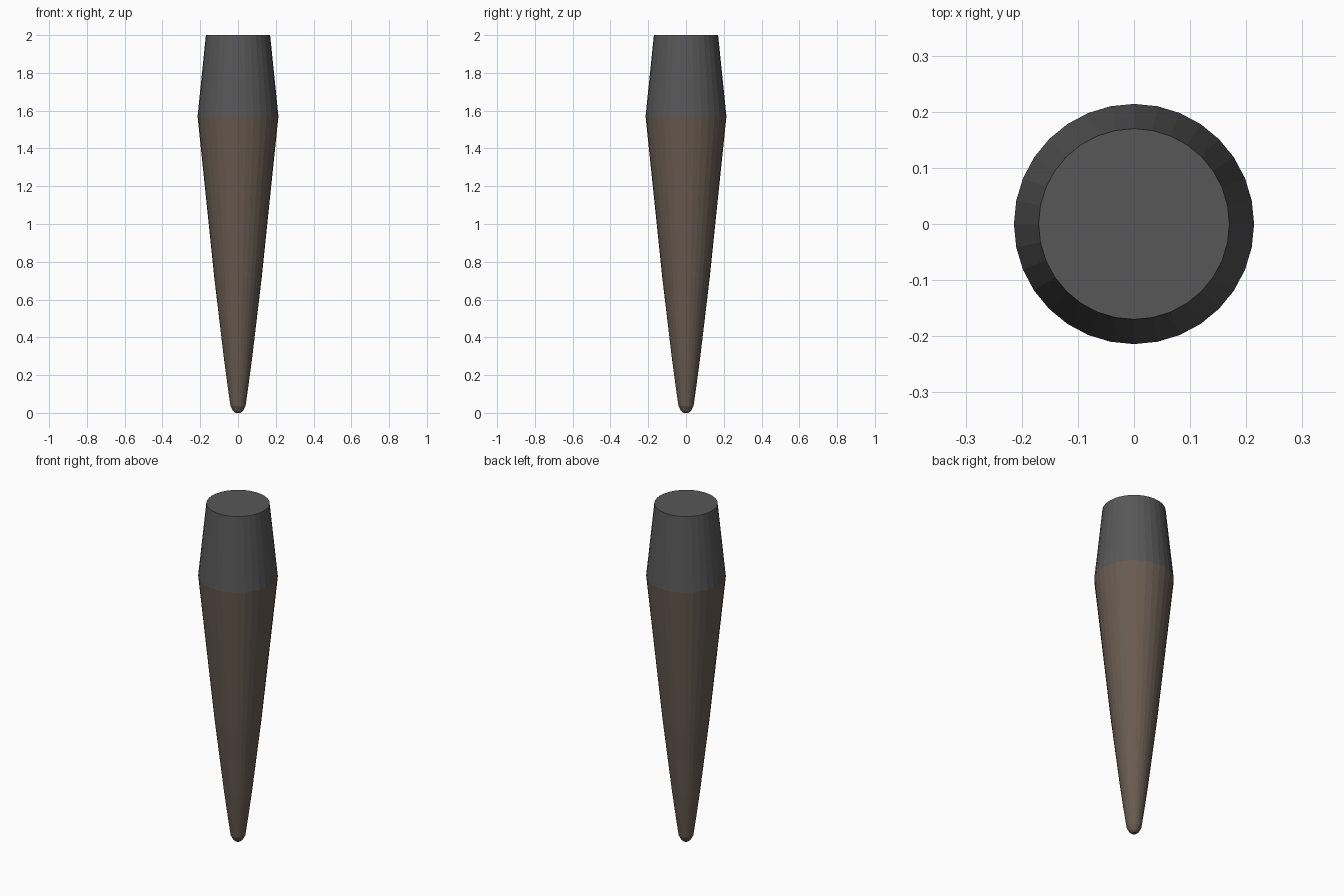
import bpy, bmesh, math

if "Cube" in bpy.data.objects:
    bpy.data.objects.remove(bpy.data.objects["Cube"])

SIDES = 32

def material(name, color):
    m = bpy.data.materials.new(name)
    m.diffuse_color = color
    m.use_nodes = True
    m.node_tree.nodes["Principled BSDF"].inputs["Base Color"].default_value = m.diffuse_color
    return m

def lathe(name, profile, mat, cap_bottom=False, cap_top=False):
    """Revolve (radius, z) points into a flat-faced round part."""
    bm = bmesh.new()
    rings = [[bm.verts.new((r * math.cos(2 * math.pi * i / SIDES),
                            r * math.sin(2 * math.pi * i / SIDES), z))
              for i in range(SIDES)] for r, z in profile]
    for a, b in zip(rings, rings[1:]):
        for i in range(SIDES):
            j = (i + 1) % SIDES
            bm.faces.new((a[i], a[j], b[j], b[i]))
    if cap_bottom:
        bm.faces.new(rings[0][::-1])
    if cap_top:
        bm.faces.new(rings[-1])
    mesh = bpy.data.meshes.new(name)
    bm.to_mesh(mesh)
    bm.free()
    mesh.materials.append(mat)
    ob = bpy.data.objects.new(name, mesh)
    bpy.context.collection.objects.link(ob)
    return ob

brown = material("brown", (0.14, 0.105, 0.08, 1))
grey = material("dark_grey", (0.095, 0.095, 0.095, 1))

# Tapered lower shaft with blunt tip
lathe("tapered_shaft",
      [(0.013, 0), (0.026, 0.01), (0.04, 0.037), (0.054, 0.135), (0.076, 0.3),
       (0.126, 0.72), (0.214, 1.57)], brown, cap_bottom=True)
# Upper collar with flat top
lathe("top_collar", [(0.214, 1.57), (0.17, 2.0)], grey, cap_top=True)
